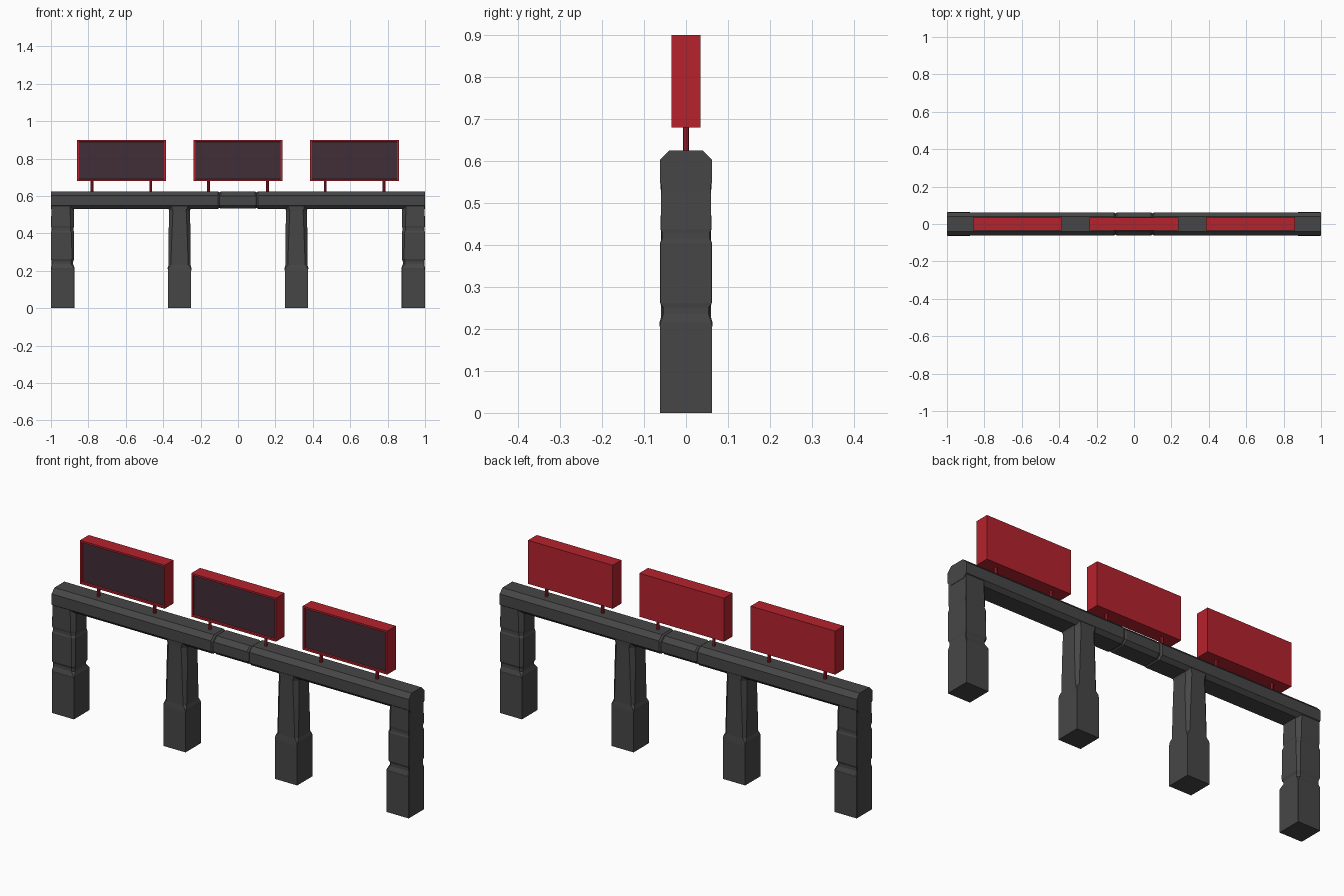
import bpy, bmesh
from mathutils import Vector

if "Cube" in bpy.data.objects:
    bpy.data.objects.remove(bpy.data.objects["Cube"])


def material(name, rgb):
    m = bpy.data.materials.new(name)
    m.diffuse_color = (*rgb, 1)
    m.use_nodes = True
    m.node_tree.nodes["Principled BSDF"].inputs["Base Color"].default_value = m.diffuse_color
    return m


GREY = material("dark_stone", (0.062, 0.062, 0.062))
RED = material("sign_red", (0.46, 0.016, 0.026))
SCREEN = material("dark_screen", (0.053, 0.026, 0.037))


def finish(bm, name, mats):
    bmesh.ops.recalc_face_normals(bm, faces=bm.faces)
    me = bpy.data.meshes.new(name)
    bm.to_mesh(me)
    bm.free()
    ob = bpy.data.objects.new(name, me)
    for m in mats:
        me.materials.append(m)
    bpy.context.collection.objects.link(ob)
    return ob


def octagon(u0, u1, v0, v1, c0, c1):
    """Rectangle with corners cut by c0 on the u0 side and c1 on the u1 side."""
    return [(u0, v0 + c0), (u0 + c0, v0), (u1 - c1, v0), (u1, v0 + c1),
            (u1, v1 - c1), (u1 - c1, v1), (u0 + c0, v1), (u0, v1 - c0)]


def loft(name, rings):
    bm = bmesh.new()
    loops = [[bm.verts.new(p) for p in r] for r in rings]
    for a, b in zip(loops, loops[1:]):
        for i in range(8):
            j = (i + 1) % 8
            bm.faces.new((a[i], a[j], b[j], b[i]))
    bm.faces.new(loops[0])
    bm.faces.new(loops[-1])
    return finish(bm, name, [GREY])


# Columns: (z, inset of side faces, corner cut)
E = 0.0006
OUTER = [(0, 0, E), (0.205, 0, E), (0.215, -0.001, 0.003), (0.235, 0.006, 0.012),
         (0.25, 0.006, 0.012), (0.262, 0.001, 0.012), (0.405, 0.001, 0.014),
         (0.415, 0.004, 0.016), (0.428, 0.004, 0.016), (0.438, 0.002, 0.018),
         (0.53, 0.003, 0.02), (0.59, 0.003, 0.02)]
INNER = [(0, 0, E), (0.2, 0, E), (0.215, -0.001, 0.004), (0.232, 0.004, 0.012),
         (0.4, 0.004, 0.018), (0.52, 0.007, 0.02), (0.555, -0.004, 0.02),
         (0.59, -0.004, 0.02)]
H = 0.0625
for side, s in (("left", -1), ("right", 1)):
    rings = []
    for z, d, c in OUTER:
        e = 0.003 if 0.21 < z < 0.26 or 0.41 < z < 0.43 else E
        prof = octagon(0.875 + d, 0.9995 - max(d, 0) * 0.4, -H + d, H - d, c, e)
        rings.append([(s * u, v, z) for u, v in prof])
    loft(side + "_outer_column", rings)
    rings = []
    for z, d, c in INNER:
        dy = min(max(d, 0.0012), 0.003) if z > 0.21 else 0
        prof = octagon(0.25 + d, 0.375 - d, -H + dy, H - dy, c, c)
        rings.append([(s * u, v, z) for u, v in prof])
    loft(side + "_inner_column", rings)

# Cross beam with chamfered edges and two grooves near the middle
BEAM = [(-1, 0), (-0.108, 0), (-0.1, 0.006), (-0.092, 0.002),
        (0.092, 0.002), (0.1, 0.006), (0.108, 0), (1, 0)]
loft("cross_beam", [[(x, v, u) for u, v in
                     octagon(0.53 + d, 0.625 - d, -H + d, H - d, 0.018, 0.023)]
                    for x, d in BEAM])

# Signs with a recessed front screen, each on two thin posts
for label, cx in (("left", -0.623), ("centre", 0), ("right", 0.623)):
    bm = bmesh.new()
    bmesh.ops.create_cube(bm, size=1)
    for v in bm.verts:
        v.co = Vector((cx + v.co.x * 0.474, v.co.y * 0.07, 0.79 + v.co.z * 0.22))
    bm.normal_update()
    front = min(bm.faces, key=lambda f: f.calc_center_median().y)
    bmesh.ops.inset_region(bm, faces=[front], thickness=0.013)
    bmesh.ops.inset_region(bm, faces=[front], thickness=0.002, depth=-0.008)
    front.material_index = 1
    finish(bm, label + "_sign", [RED, SCREEN])

    bm = bmesh.new()
    for dx in (-0.157, 0.157):
        made = bmesh.ops.create_cone(bm, cap_ends=True, segments=8, radius1=0.0075,
                                     radius2=0.0075, depth=0.075)
        bmesh.ops.translate(bm, verts=made["verts"], vec=(cx + dx, 0, 0.65))
    finish(bm, label + "_sign_posts", [RED])
